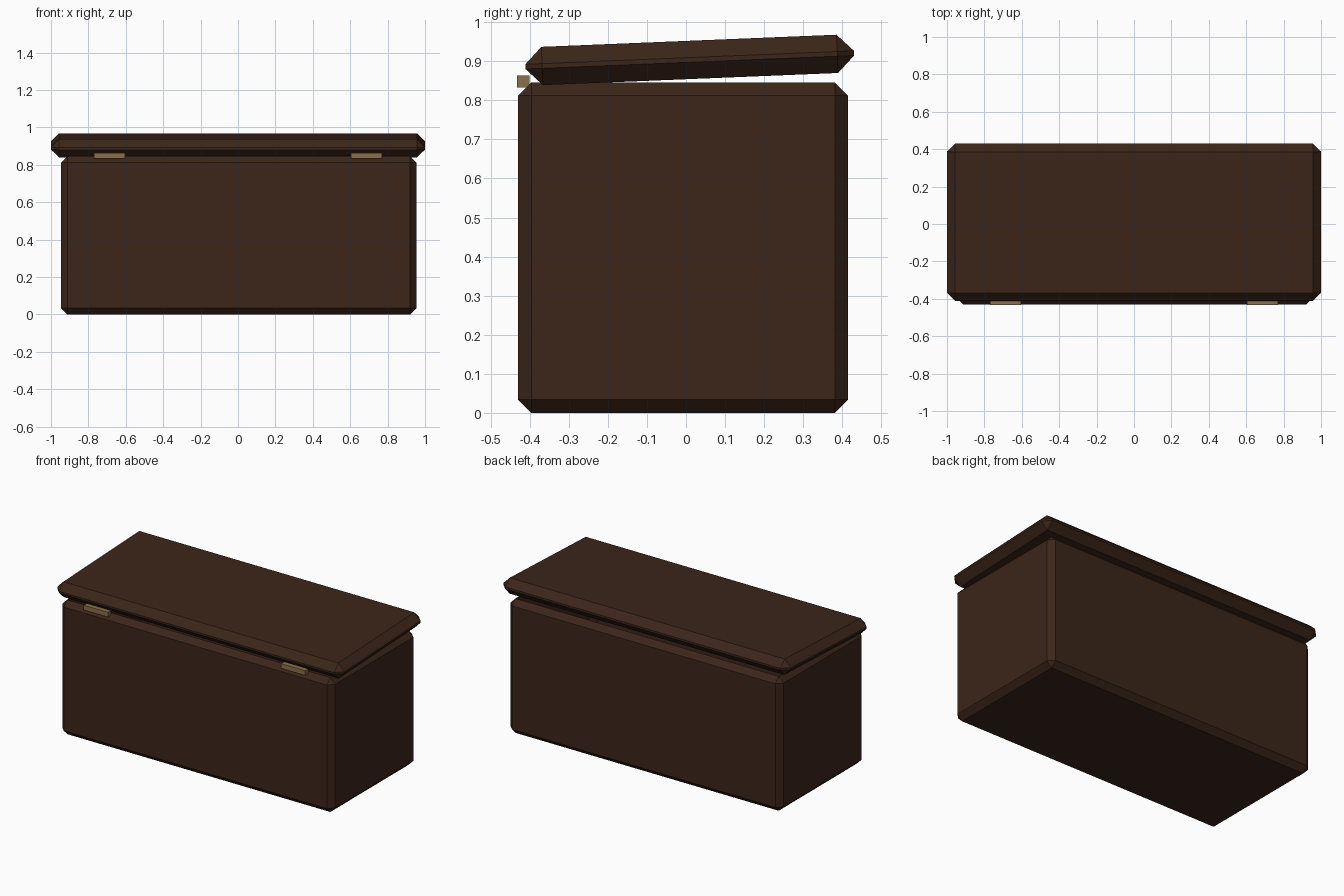
import bpy, bmesh, math
from mathutils import Matrix, Vector

if "Cube" in bpy.data.objects:
    bpy.data.objects.remove(bpy.data.objects["Cube"])


def material(name, rgb):
    m = bpy.data.materials.new(name)
    m.diffuse_color = (*rgb, 1)
    m.use_nodes = True
    m.node_tree.nodes["Principled BSDF"].inputs["Base Color"].default_value = m.diffuse_color
    return m


wood = material("dark_wood", (0.045, 0.019, 0.010))
brass = material("aged_brass", (0.25, 0.16, 0.07))


def box(name, size, center, mat, chamfer=0, tilt=0, open_top=False):
    bm = bmesh.new()
    bmesh.ops.create_cube(bm, size=1)
    bmesh.ops.scale(bm, vec=size, verts=bm.verts)
    if chamfer:
        bmesh.ops.bevel(bm, geom=bm.edges[:], offset=chamfer, segments=1,
                        affect='EDGES', profile=0.5)
    if open_top:
        bm.normal_update()
        top = [f for f in bm.faces if f.normal.z > 0.99]
        bmesh.ops.delete(bm, geom=top, context='FACES')
    bmesh.ops.transform(bm, verts=bm.verts,
                        matrix=Matrix.Translation(Vector(center)) @ Matrix.Rotation(tilt, 4, 'X'))
    me = bpy.data.meshes.new(name)
    bm.to_mesh(me)
    bm.free()
    me.materials.append(mat)
    ob = bpy.data.objects.new(name, me)
    bpy.context.collection.objects.link(ob)
    return ob


# open-topped chest body with chamfered edges
box("chest_body", (1.90, 0.845, 0.846), (0.004, -0.0075, 0.423), wood, 0.034, open_top=True)

# slightly raised lid, hinged along the front
box("lid", (2.0, 0.842, 0.098), (0, 0.0095, 0.9035), wood, 0.043, math.radians(2.35))

# pair of hinge blocks
for side, label in ((-1, "left"), (1, "right")):
    box(f"hinge_{label}", (0.168, 0.032, 0.030), (side * 0.687, -0.417, 0.848), brass)
